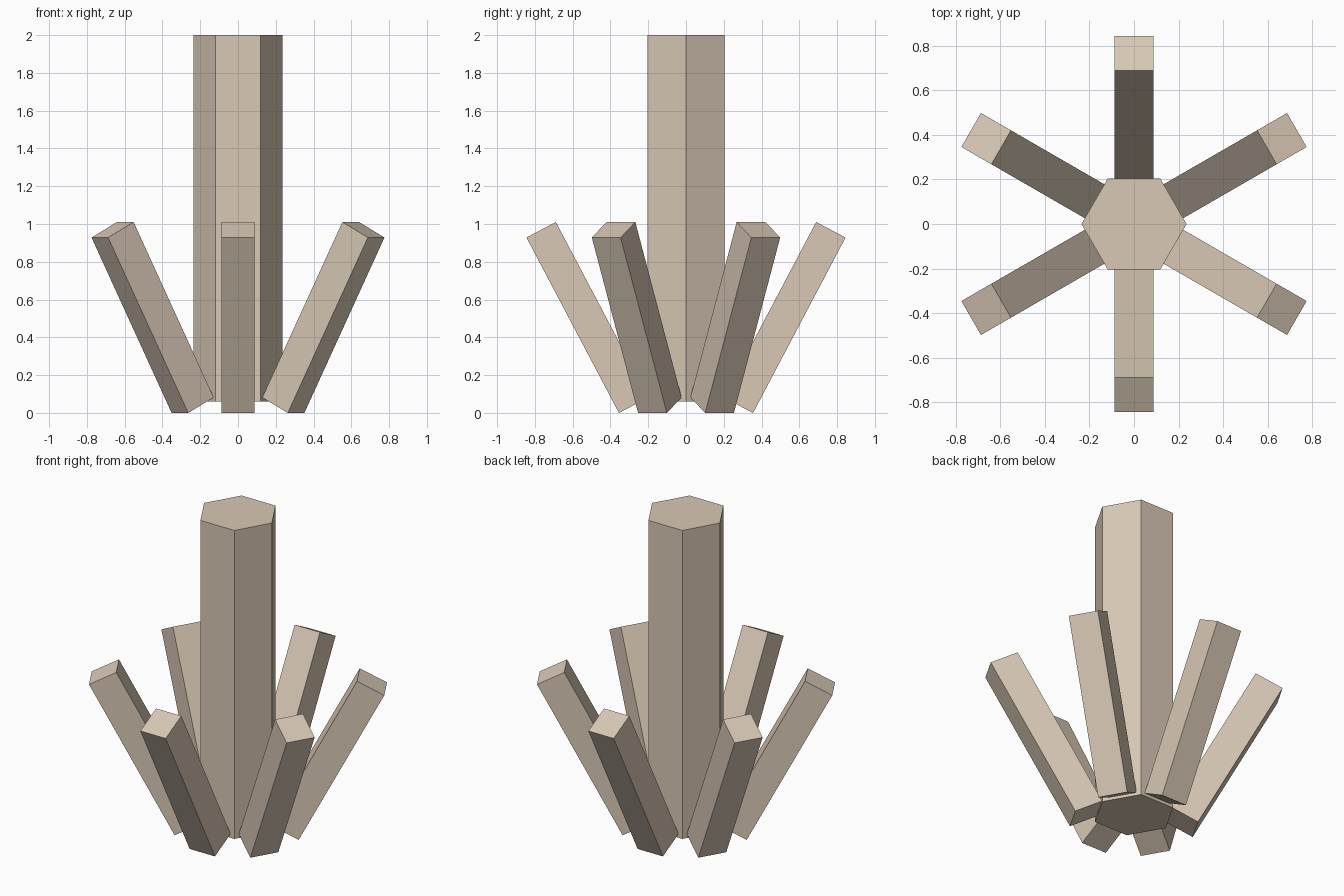
import bpy
import math
from mathutils import Matrix

cube = bpy.data.objects.get("Cube")
if cube:
    bpy.data.objects.remove(cube, do_unlink=True)

# Single stone colour
stone = bpy.data.materials.new("warm_beige_stone")
stone.use_nodes = True
colour = (0.686, 0.578, 0.462, 1)
stone.diffuse_color = colour
stone.node_tree.nodes["Principled BSDF"].inputs["Base Color"].default_value = colour

# Central hexagonal column, corners on the x axis
BASE, TOP, RADIUS = 0.06, 2.0, 0.236
bpy.ops.mesh.primitive_cylinder_add(vertices=6, radius=RADIUS, depth=TOP - BASE,
                                    location=(0, 0, (BASE + TOP) / 2))
column = bpy.context.object
column.name = "central_column"
column.data.transform(Matrix.Rotation(math.radians(30), 4, "Z"))
column.data.materials.append(stone)

# Six square shards leaning outward, one against each column face
WIDTH, LENGTH, LEAN = 0.176, 1.05, math.radians(27.8)
shape = (Matrix.Translation((0, 0.522, 0.505))
         @ Matrix.Rotation(-LEAN, 4, "X")
         @ Matrix.Diagonal((WIDTH, WIDTH, LENGTH, 1)))
for i in range(6):
    bpy.ops.mesh.primitive_cube_add(size=1)
    shard = bpy.context.object
    shard.name = f"leaning_shard_{i + 1}"
    shard.data.transform(Matrix.Rotation(i * math.tau / 6, 4, "Z") @ shape)
    shard.data.materials.append(stone)
